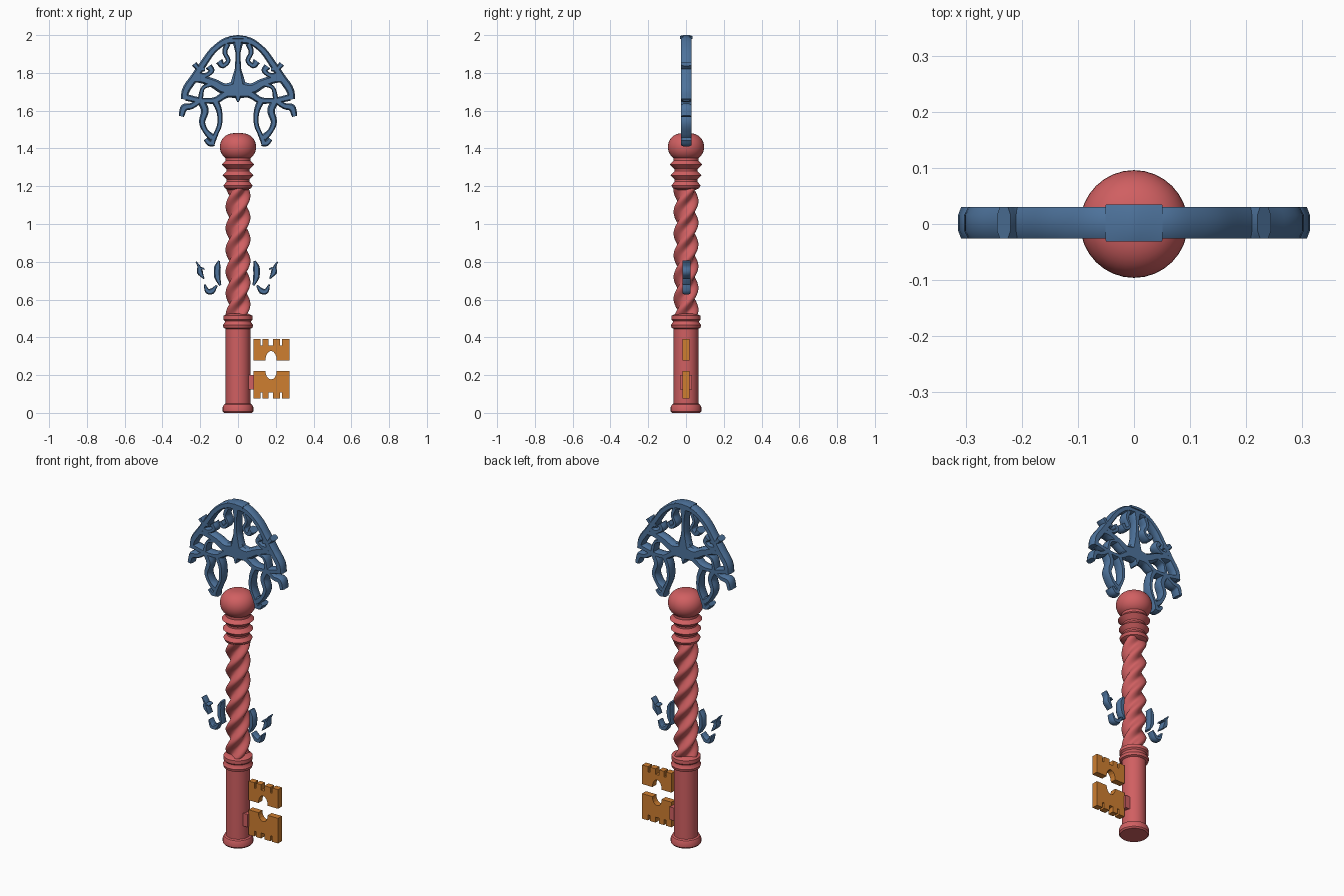
import bpy, bmesh, math
from mathutils import Vector

cube = bpy.data.objects.get("Cube")
if cube:
    bpy.data.objects.remove(cube, do_unlink=True)


def material(name, rgb):
    mat = bpy.data.materials.new(name)
    mat.use_nodes = True
    mat.diffuse_color = (*rgb, 1)
    mat.node_tree.nodes["Principled BSDF"].inputs["Base Color"].default_value = (*rgb, 1)
    return mat


RED = material("coral red", (0.63, 0.115, 0.12))
BLUE = material("steel blue", (0.075, 0.17, 0.33))
GOLD = material("amber gold", (0.62, 0.21, 0.03))


def finish(name, bm, mat, smooth=35):
    bmesh.ops.recalc_face_normals(bm, faces=bm.faces)
    mesh = bpy.data.meshes.new(name)
    bm.to_mesh(mesh)
    bm.free()
    mesh.materials.append(mat)
    obj = bpy.data.objects.new(name, mesh)
    bpy.context.collection.objects.link(obj)
    if smooth:
        bpy.ops.object.select_all(action="DESELECT")
        obj.select_set(True)
        bpy.context.view_layer.objects.active = obj
        bpy.ops.object.shade_smooth_by_angle(angle=math.radians(smooth))
    return obj


def skin(bm, rings):
    """Bridge rings of points into a capped tube."""
    loops = [[bm.verts.new(p) for p in ring] for ring in rings]
    n = len(loops[0])
    for a, b in zip(loops, loops[1:]):
        for i in range(n):
            j = (i + 1) % n
            bm.faces.new((a[i], a[j], b[j], b[i]))
    bm.faces.new(loops[0])
    bm.faces.new(loops[-1])


def lathe(name, profile, mat, segments=32, lobes=0, depth=0, pitch=0):
    """Turn a (radius, height) profile, optionally with spiral lobes."""
    rings = []
    for r, z in profile:
        ring = []
        for i in range(segments):
            a = math.tau * i / segments
            rr = r + depth * math.cos(lobes * a - math.tau * z / pitch) if lobes else r
            ring.append((rr * math.cos(a), rr * math.sin(a), z))
        rings.append(ring)
    bm = bmesh.new()
    skin(bm, rings)
    return finish(name, bm, mat)


def spline(pts, steps):
    """Catmull-Rom samples through the points."""
    p = [pts[0] * 2 - pts[1], *pts, pts[-1] * 2 - pts[-2]]
    out = []
    for i in range(1, len(p) - 2):
        a, b, c, d = p[i - 1:i + 3]
        for s in range(steps):
            t = s / steps
            out.append((b * 2 + (c - a) * t + (a * 2 - b * 5 + c * 4 - d) * t * t
                        + (b * 3 - a - c * 3 + d) * t ** 3) / 2)
    return out + [pts[-1]]


def ribbon(name, widths, pts, sides=(1, -1), depth=0.028, steps=6, shift=0):
    """Flat scroll of varying width with chamfered edges, mirrored in x."""
    path = spline([Vector(p) for p in pts], steps)
    last = len(path) - 1
    section = [(1, .5), (.6, 1), (-.6, 1), (-1, .5), (-1, -.5), (-.6, -1), (.6, -1), (1, -.5)]
    bm = bmesh.new()
    for side in sides:
        rings = []
        for i, c in enumerate(path):
            tangent = (path[min(i + 1, last)] - path[max(i - 1, 0)]).normalized()
            normal = Vector((-tangent.y, tangent.x))
            f = i / last * (len(widths) - 1)
            k = min(int(f), len(widths) - 2)
            w = widths[k] + (widths[k + 1] - widths[k]) * (f - k)
            ring = []
            for u, v in section:
                q = c + normal * (u * w)
                offset = shift if side < 0 else 0
                ring.append((side * (q.x + offset), v * depth + 0.002, q.y))
            rings.append(ring)
        skin(bm, rings)
    return finish(name, bm, BLUE, 40)


def plate(name, outline, half, mat):
    """Extrude an (x, z) outline through y."""
    bm = bmesh.new()
    face = bm.faces.new([bm.verts.new((x, -half, z)) for x, z in outline])
    new = bmesh.ops.extrude_face_region(bm, geom=[face])["geom"]
    verts = [v for v in new if isinstance(v, bmesh.types.BMVert)]
    bmesh.ops.translate(bm, verts=verts, vec=(0, half * 2, 0))
    return finish(name, bm, mat, 0)


# Shaft: barrel, spiral stem, turned rings and ball
lathe("barrel", [(.074, 0), (.081, .008), (.081, .03), (.074, .045), (.065, .05),
                 (.065, .445), (.076, .45), (.08, .465), (.07, .48), (.07, .487),
                 (.078, .495), (.077, .515), (.055, .525)], RED)
lathe("spiral_stem", [(.053, .5 + .7 * i / 84) for i in range(85)], RED, 36, 3, .013, .115)
lathe("neck_rings", [(.05, 1.18), (.07, 1.19), (.077, 1.205), (.06, 1.225), (.06, 1.235),
                     (.081, 1.258), (.06, 1.28), (.06, 1.29), (.086, 1.315),
                     (.066, 1.335), (.066, 1.36)], RED)
ball = []
for i in range(1, 20):
    a = math.pi * (i / 20 - .5)
    ball.append((.096 * math.cos(a) ** .75, 1.408 + .074 * math.sin(a)))
lathe("ball", ball, RED)

# Bow: outer arch and central star
ribbon("outer_arch", (.022, .017, .019, .022, .018),
       [(0, 1.978), (.07, 1.965), (.135, 1.915), (.185, 1.845), (.235, 1.77), (.275, 1.71), (.285, 1.66)])
ribbon("crown_cap", (.008, .012, .008), [(-.05, 1.985), (0, 1.988), (.05, 1.985)], (1,), .033)
ribbon("center_stem", (.03, .012, .017, .045, .004),
       [(0, 1.97), (0, 1.9), (0, 1.82), (0, 1.73), (0, 1.645)], (1,))
ribbon("upper_arm", (.035, .028, .022, .016), [(0, 1.725), (.07, 1.715), (.13, 1.745), (.19, 1.765), (.235, 1.765)])
ribbon("lower_arm", (.03, .02, .014, .018), [(0, 1.695), (.06, 1.69), (.12, 1.655), (.2, 1.655), (.275, 1.67)])
ribbon("arm_link", (.012, .01, .014), [(.14, 1.74), (.185, 1.72), (.2, 1.66)])

# Bow: curls and lower loops
ribbon("top_curl", (.016, .012, .012, .02),
       [(.055, 1.955), (.07, 1.91), (.052, 1.865), (.08, 1.838), (.1, 1.862)])
ribbon("side_curl", (.018, .012, .019), [(.215, 1.79), (.175, 1.785), (.14, 1.81), (.155, 1.835)])
ribbon("shoulder_knob", (.014, .012, .016), [(.175, 1.82), (.21, 1.825), (.232, 1.848)])
ribbon("outer_hook", (.016, .016, .02, .014), [(.2, 1.655), (.245, 1.625), (.285, 1.615), (.3, 1.57)])
ribbon("inner_loop", (.02, .014, .012, .016), [(.125, 1.66), (.1, 1.6), (.097, 1.53), (.12, 1.47), (.14, 1.425)])
ribbon("outer_loop", (.02, .02, .016, .014, .02),
       [(.195, 1.65), (.175, 1.6), (.19, 1.54), (.17, 1.49), (.135, 1.455)])
ribbon("loop_foot", (.018, .016, .012), [(.125, 1.43), (.15, 1.428), (.172, 1.45)])

# Broken ornament beside the stem
debris = dict(depth=.021, steps=3, shift=.012)
ribbon("crescent", (.005, .018, .017, .006), [(.088, .805), (.097, .77), (.097, .72), (.082, .675)], **debris)
ribbon("crescent_tail", (.005, .016, .014, .004), [(.1, .675), (.125, .645), (.15, .645), (.165, .68)], **debris)
ribbon("shard", (.003, .017, .008, .003), [(.168, .71), (.19, .745), (.195, .775), (.21, .8)], **debris)
ribbon("splinter", (.003, .007, .003), [(.165, .76), (.18, .765), (.2, .755)], **debris)


# Bit: two notched plates, each with toothed outer edge and arched inner edge
def bit(name, inner, outer, rise):
    left, right, mid = .082, .272, .175
    sign = 1 if outer > inner else -1
    low = outer - sign * .032
    outline = [(left, inner), (left, outer)]
    for start, end in ((.118, .13), (.162, .185), (.222, .234)):
        outline += [(start, outer), (start, low), (end, low), (end, outer)]
    outline += [(right, outer), (right, inner)]
    for i in range(9):
        a = math.pi * i / 8
        outline.append((mid + .03 * math.cos(a), inner + sign * rise * math.sin(a)))
    return plate(name, outline, .018, GOLD)


bit("upper_bit", .278, .39, .05)
bit("lower_bit", .222, .075, .045)

# Pin that joins the bit to the barrel
plate("bit_pin", [(.05, .125), (.085, .125), (.085, .2), (.05, .2)], .032, RED)
